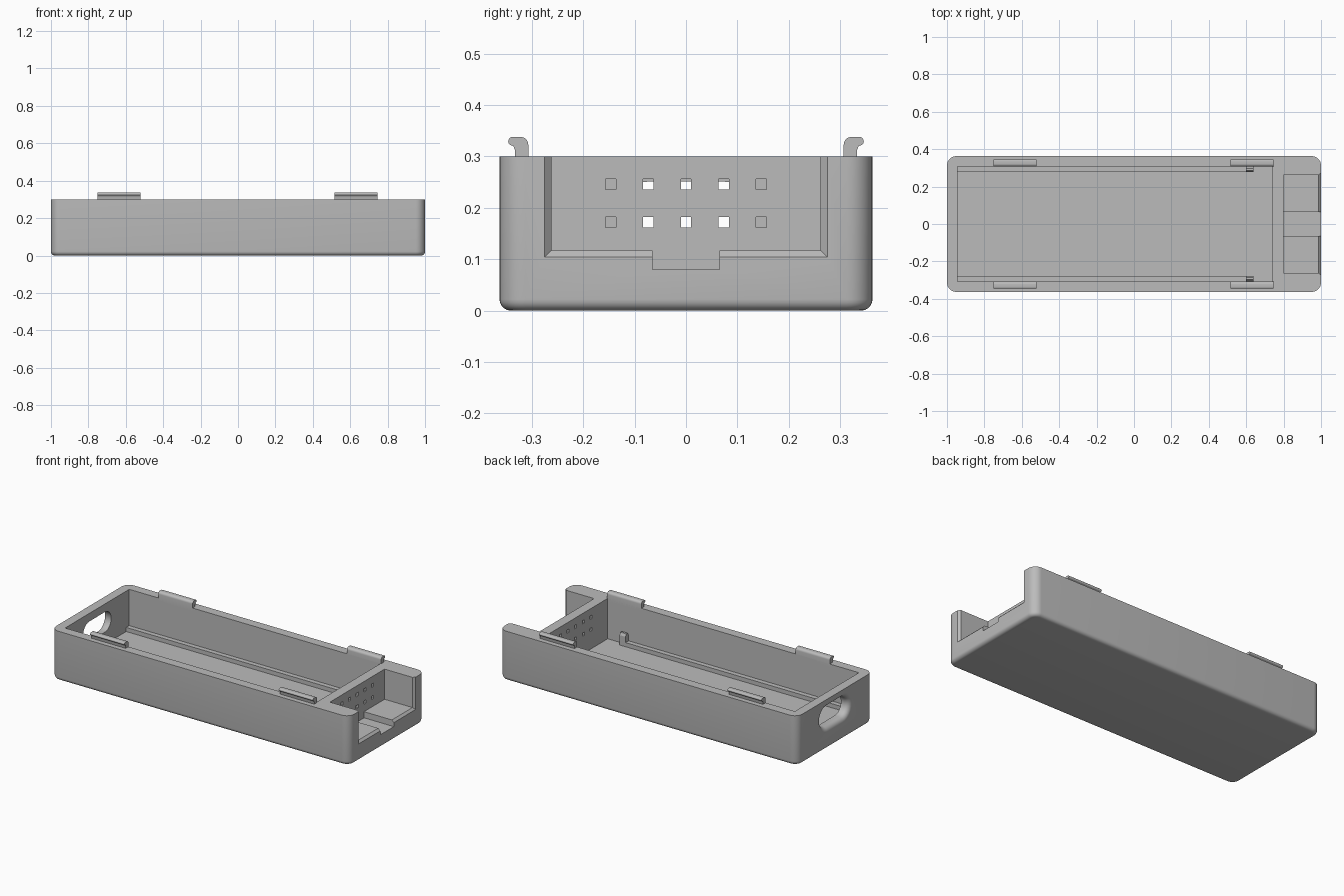
import bpy, bmesh
from math import sin, cos, pi

if "Cube" in bpy.data.objects:
    bpy.data.objects.remove(bpy.data.objects["Cube"])

grey = bpy.data.materials.new("plain grey")
grey.use_nodes = True
grey.diffuse_color = (0.5, 0.5, 0.5, 1)
grey.node_tree.nodes["Principled BSDF"].inputs["Base Color"].default_value = (0.5, 0.5, 0.5, 1)

L, W, H = 1.0, 0.363, 0.30          # half length, half width, height
IN_X0, IN_X1, IN_Y = -0.945, 0.74, 0.307
FLOOR, RAIL_TOP = 0.055, 0.08


def finish(name, bm):
    bmesh.ops.recalc_face_normals(bm, faces=bm.faces)
    mesh = bpy.data.meshes.new(name)
    bm.to_mesh(mesh)
    bm.free()
    mesh.materials.append(grey)
    obj = bpy.data.objects.new(name, mesh)
    bpy.context.collection.objects.link(obj)
    return obj


def loft(name, rings):
    """Closed solid through matching rings of points."""
    bm = bmesh.new()
    loops = [[bm.verts.new(p) for p in ring] for ring in rings]
    n = len(loops[0])
    for a, b in zip(loops, loops[1:]):
        for i in range(n):
            j = (i + 1) % n
            bm.faces.new((a[i], a[j], b[j], b[i]))
    bm.faces.new(loops[0])
    bm.faces.new(loops[-1])
    return finish(name, bm)


def prism(name, profile, x0, x1):
    """Profile of (y, z) points swept along x."""
    return loft(name, [[(x, y, z) for y, z in profile] for x in (x0, x1)])


def block(name, x0, x1, y0, y1, z0, z1):
    return prism(name, [(y0, z0), (y1, z0), (y1, z1), (y0, z1)], x0, x1)


def smooth(obj, angle=0.6):
    bpy.ops.object.select_all(action='DESELECT')
    obj.select_set(True)
    bpy.context.view_layer.objects.active = obj
    bpy.ops.object.shade_smooth_by_angle(angle=angle)


def slot_ring(x, grow):
    """Stadium outline on the end wall, enlarged by grow."""
    r, run, n = 0.061 + grow, 0.074, 12
    ring = []
    for side, start in ((1, -pi / 2), (-1, pi / 2)):
        for i in range(n + 1):
            a = start + pi * i / n
            ring.append((x, side * run + r * cos(a), 0.19 + r * sin(a)))
    return ring


# Case block with rounded uprights and a softly rounded base
case = block("case", -L, L, -W, W, 0, H)
bm = bmesh.new()
bm.from_mesh(case.data)
uprights = [e for e in bm.edges if abs(e.verts[0].co.z - e.verts[1].co.z) > 0.1]
bmesh.ops.bevel(bm, geom=uprights, offset=0.05, segments=8, profile=0.5, affect='EDGES')
base = [e for e in bm.edges if all(v.co.z < 0.001 for v in e.verts)]
bmesh.ops.bevel(bm, geom=base, offset=0.022, segments=5, profile=0.5, affect='EDGES')
bm.to_mesh(case.data)
bm.free()

# Main tray and the open connector bay with its cable notch
cutters = [
    block("tray_cutter", IN_X0, IN_X1, -IN_Y, IN_Y, FLOOR, 0.5),
    block("bay_cutter", 0.80, 1.1, -0.262, 0.262, 0.117, 0.5),
    block("notch_cutter", 0.80, 1.1, -0.065, 0.065, 0.08, 0.4),
]

# Chamfer around the bay mouth
mouth = []
for x, d in ((0.98, -0.007), (1.02, 0.033)):
    mouth.append([(x, -0.262 - d, 0.5), (x, -0.262 - d, 0.117 - d),
                  (x, 0.262 + d, 0.117 - d), (x, 0.262 + d, 0.5)])
cutters.append(loft("mouth_cutter", mouth))

# Cable slot with a flared outer edge
flare = 0.03
rings = [slot_ring(-0.9, 0)]
for i in range(7):
    t = pi / 2 * i / 6
    rings.append(slot_ring(-L + flare * (1 - sin(t)), flare * (1 - cos(t))))
rings.append(slot_ring(-L - 0.03, flare))
cutters.append(loft("slot_cutter", rings))

# Grid of small holes in the dividing wall
for col in range(-2, 3):
    for z in (0.172, 0.246):
        y = col * 0.0733
        cutters.append(block("hole_cutter", 0.70, 0.84, y - 0.01, y + 0.01, z - 0.01, z + 0.01))

bpy.context.view_layer.objects.active = case
for c in cutters:
    mod = case.modifiers.new("cut", 'BOOLEAN')
    mod.operation = 'DIFFERENCE'
    mod.solver = 'EXACT'
    mod.object = c
    bpy.ops.object.modifier_apply(modifier=mod.name)
    bpy.data.objects.remove(c)
smooth(case)

# Rails, stops and lid clips, mirrored on both long sides
for s, side in ((1, "back"), (-1, "front")):
    block(side + "_rail", IN_X0, 0.64, s * 0.278, s * (IN_Y + 0.005), FLOOR - 0.01, RAIL_TOP)
    prism(side + "_stop",
          [(s * y, z) for y, z in ((0.312, 0.07), (0.278, 0.07), (0.278, 0.115),
                                   (0.285, 0.13), (0.298, 0.13), (0.312, 0.105))],
          0.60, 0.64)
    clip = [(0.307, 0.28), (0.333, 0.28), (0.333, 0.313), (0.336, 0.32)]
    clip += [(0.3375 + 0.0085 * cos(a), 0.3295 + 0.0085 * sin(a))
             for a in (-pi / 2 + pi * i / 8 for i in range(9))]
    clip += [(0.322 + 0.015 * cos(a), 0.323 + 0.015 * sin(a))
             for a in (pi / 2 + pi / 2 * i / 5 for i in range(6))]
    for x, end in ((-0.635, "right"), (0.63, "left")):
        smooth(prism(side + "_" + end + "_clip", [(s * y, z) for y, z in clip],
                     x - 0.115, x + 0.115))
